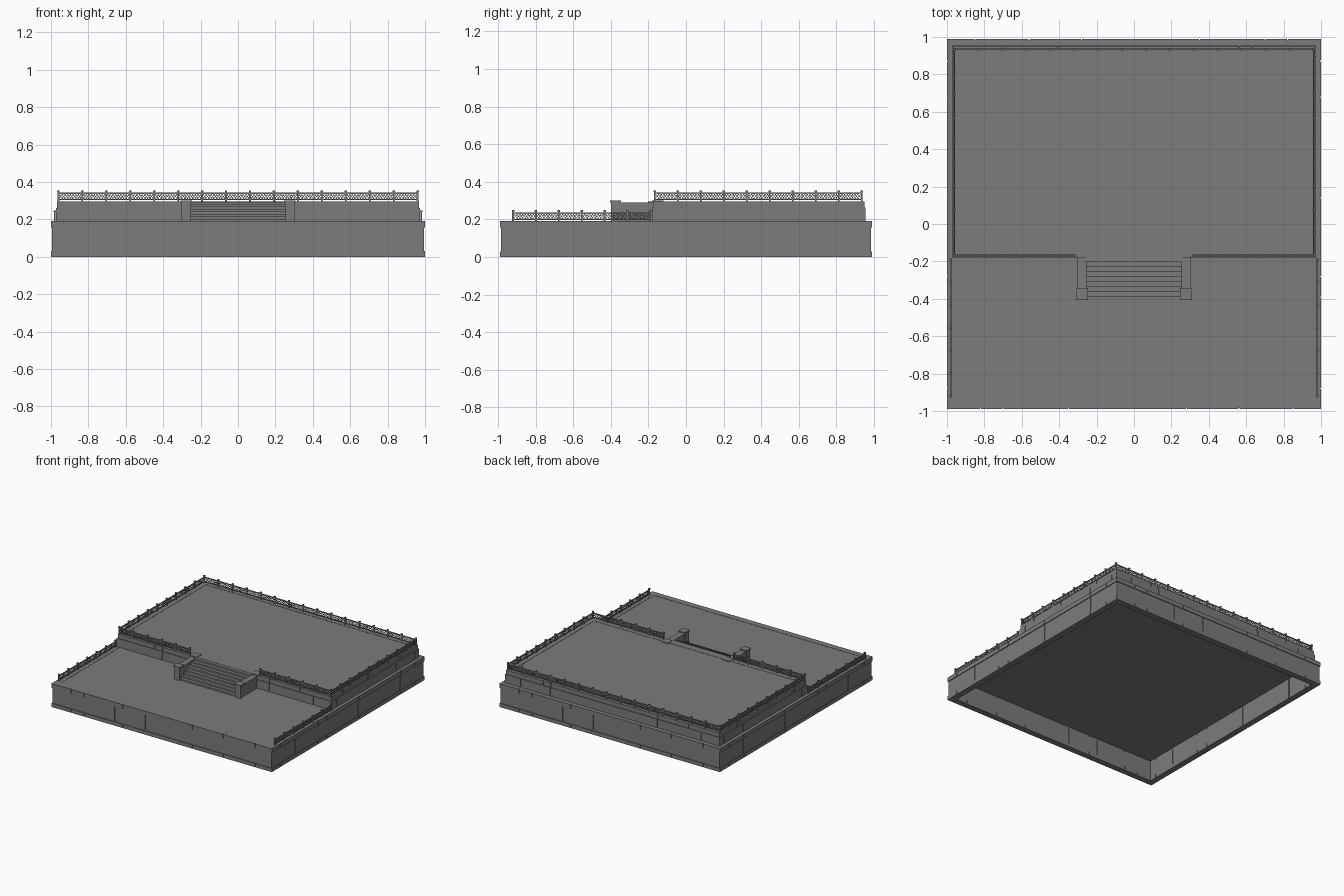
import bpy
import bmesh
import math
from mathutils import Matrix, Vector

cube = bpy.data.objects.get("Cube")
if cube:
    bpy.data.objects.remove(cube, do_unlink=True)

stone = bpy.data.materials.new("grey_stone")
stone.use_nodes = True
GREY = (0.2, 0.2, 0.2, 1)
stone.diffuse_color = GREY
stone.node_tree.nodes["Principled BSDF"].inputs["Base Color"].default_value = GREY


def add_box(bm, x0, x1, y0, y1, z0, z1):
    size = Matrix.Diagonal((x1 - x0, y1 - y0, z1 - z0, 1))
    mid = Matrix.Translation(((x0 + x1) / 2, (y0 + y1) / 2, (z0 + z1) / 2))
    bmesh.ops.create_cube(bm, size=1, matrix=mid @ size)


def add_bar(bm, a, b, w):
    """Square bar between two points."""
    a, b = Vector(a), Vector(b)
    turn = (b - a).to_track_quat("Z", "Y").to_matrix().to_4x4()
    size = Matrix.Diagonal((w, w, (b - a).length, 1))
    bmesh.ops.create_cube(bm, size=1, matrix=Matrix.Translation((a + b) / 2) @ turn @ size)


def finish(name, bm):
    mesh = bpy.data.meshes.new(name)
    bm.to_mesh(mesh)
    bm.free()
    mesh.materials.append(stone)
    obj = bpy.data.objects.new(name, mesh)
    bpy.context.collection.objects.link(obj)
    return obj


def box(name, *bounds):
    bm = bmesh.new()
    add_box(bm, *bounds)
    return finish(name, bm)


def spans(lo, hi, joints, gap=0.006):
    """Split a length into blocks with narrow open joints."""
    cuts = [lo] + [j for j in joints if lo < j < hi] + [hi]
    last = len(cuts) - 2
    for i, (a, b) in enumerate(zip(cuts, cuts[1:])):
        yield a + (gap / 2 if i else 0), b - (gap / 2 if i < last else 0)


def block_course(name, x, y0, y1, z0, z1, t, jx, jy):
    """One ring of stone blocks, backed by a thinner core in the joints."""
    bm = bmesh.new()
    for a, b in spans(-x, x, jx):
        add_box(bm, a, b, y0, y0 + t, z0, z1)
        add_box(bm, -b, -a, y1 - t, y1, z0, z1)
    for a, b in spans(y0 + t, y1 - t, jy):
        add_box(bm, -x, t - x, a, b, z0, z1)
        add_box(bm, x - t, x, a, b, z0, z1)
    e = 0.006
    for ya in (y0, y1 - t):
        add_box(bm, e - x, x - e, ya + e, ya + t - e, z0, z1)
    for xa in (-x, x - t):
        add_box(bm, xa + e, xa + t - e, y0 + e, y1 - e, z0, z1)
    return finish(name, bm)


# Lower terrace: hollow base of three courses, with a floor slab
trim_x = (-0.82, -0.7, -0.35, 0.28, 0.56, 0.85)
trim_y = (-0.88, -0.39, -0.28, 0.14, 0.68, 0.87)
block_course("base_foot", 1.0, -0.99, 0.99, 0, 0.03, 0.05, trim_x, trim_y)
block_course("base_wall", 0.994, -0.984, 0.984, 0.03, 0.157, 0.044, (-0.43, -0.15), (-0.68, 0.14, 0.68))
block_course("base_coping", 1.0, -0.99, 0.99, 0.157, 0.192, 0.05, trim_x, trim_y)
box("lower_floor", -0.96, 0.96, -0.95, 0.95, 0.17, 0.19)

# Upper terrace: two courses around a filled core
block_course("upper_wall", 0.974, -0.18, 0.955, 0.192, 0.262, 0.05, (-0.83, -0.56, 0.41, 0.81), (-0.11, 0.65, 0.9))
block_course("upper_coping", 0.968, -0.175, 0.95, 0.262, 0.296, 0.04, (-0.63, -0.56, 0.41, 0.69), (-0.02, 0.3, 0.72))
box("upper_floor", -0.94, 0.94, -0.15, 0.93, 0.19, 0.294)

# Staircase, climbing toward the upper terrace
STEPS = 8
bm = bmesh.new()
for i in range(STEPS):
    add_box(bm, -0.258, 0.258, -0.39 + 0.027 * i, -0.17, 0.19 + 0.013 * i, 0.203 + 0.013 * i)
finish("stairs", bm)

# Stair side walls with capped pillars at both ends
for side, s in (("left", 1), ("right", -1)):
    def across(a, b):
        return min(s * a, s * b), max(s * a, s * b)
    bm = bmesh.new()
    add_box(bm, *across(0.257, 0.297), -0.35, -0.15, 0.19, 0.284)
    add_box(bm, *across(0.253, 0.301), -0.36, -0.15, 0.284, 0.291)
    finish(side + "_stair_wall", bm)
    bm = bmesh.new()
    for ya, yb in ((-0.405, -0.345), (-0.18, -0.12)):
        add_box(bm, *across(0.253, 0.301), ya + 0.006, yb - 0.006, 0.19, 0.293)
        add_box(bm, *across(0.247, 0.308), ya, yb, 0.291, 0.3)
    finish(side + "_stair_pillars", bm)


def fence(name, start, end, z, bays):
    """Posts, two rails and a crossed lattice along a straight line."""
    a, b = Vector((*start, z)), Vector((*end, z))
    up = Vector((0, 0, 1))
    low, high = 0.01, 0.044
    bm = bmesh.new()
    for i in range(bays + 1):
        p = a.lerp(b, i / bays)
        add_bar(bm, p, p + up * 0.052, 0.009)
        add_bar(bm, p + up * 0.05, p + up * 0.059, 0.013)
    add_bar(bm, a + up * high, b + up * high, 0.007)
    add_bar(bm, a + up * low, b + up * low, 0.005)
    count = round((b - a).length / 0.0142)
    for i in range(count - 1):
        p, q = a.lerp(b, i / count), a.lerp(b, (i + 2) / count)
        add_bar(bm, p + up * low, q + up * high, 0.0028)
        add_bar(bm, p + up * high, q + up * low, 0.0028)
    finish(name, bm)


# Fences around both terraces, open at the stairs
fence("back_fence", (-0.96, 0.935), (0.96, 0.935), 0.296, 15)
for side, s in (("left", 1), ("right", -1)):
    fence(side + "_upper_fence", (s * 0.96, -0.166), (s * 0.96, 0.935), 0.296, 9)
    fence(side + "_front_fence", (s * 0.96, -0.166), (s * 0.32, -0.166), 0.296, 5)
    fence(side + "_lower_fence", (s * 0.979, -0.92), (s * 0.979, -0.19), 0.19, 6)
